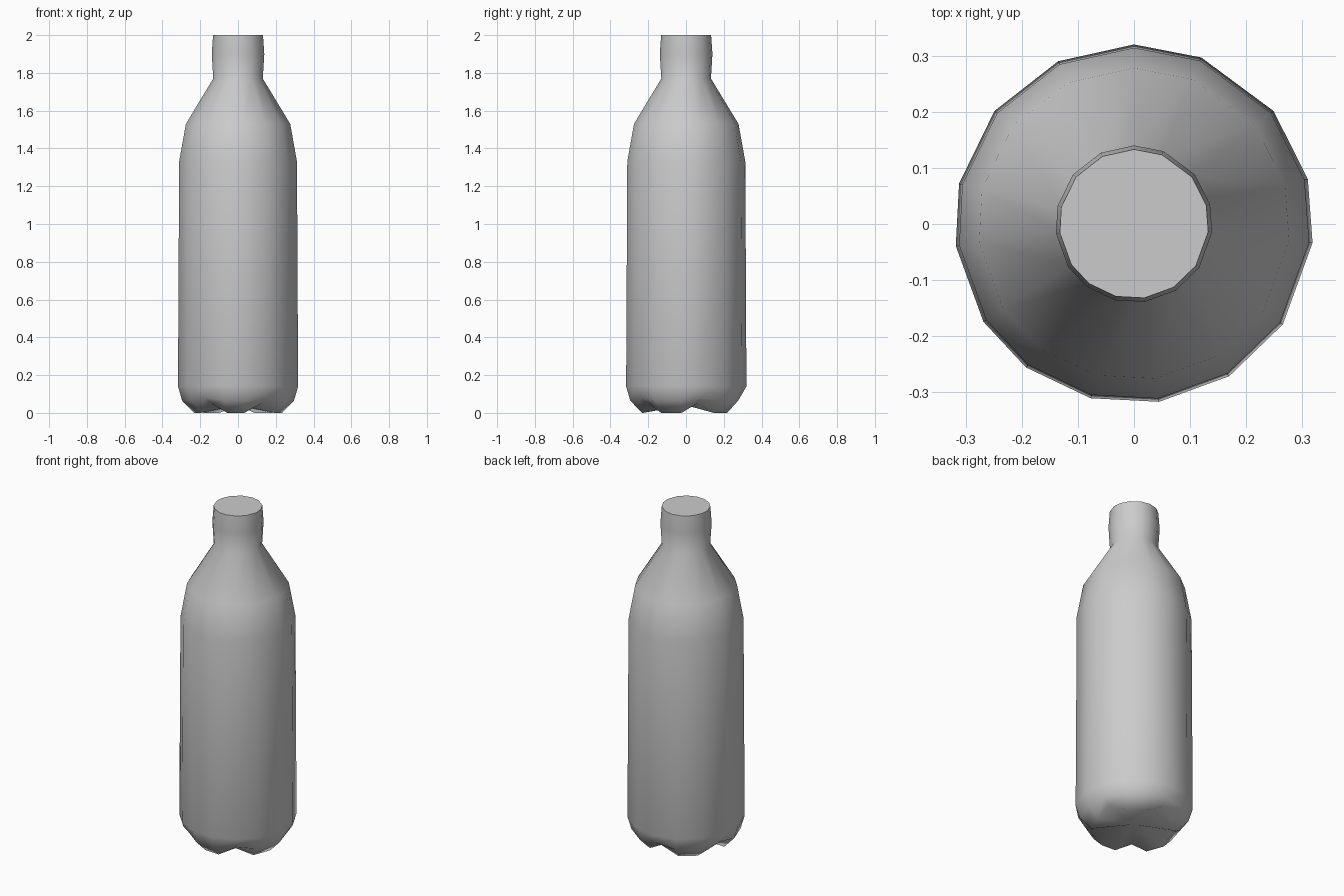
import bpy, bmesh
from math import radians, cos, sin

if "Cube" in bpy.data.objects:
    bpy.data.objects.remove(bpy.data.objects["Cube"])

# Fifteen slightly uneven sides; every third one runs into a valley of the five-footed base
ANGLES = [90, 115, 141, 167, 187, 213, 233, 256, 278, 302, 326, 354, 374.5, 399, 428]

# (foot radius, foot z, valley radius, valley z), from the base to the mouth
RINGS = [
    (0.235, 0.005, 0.235, 0.05),
    (0.298, 0.065, 0.285, 0.08),
    (0.320, 0.14, 0.320, 0.14),
    (0.314, 1.33, 0.314, 1.33),
    (0.278, 1.53, 0.278, 1.53),
    (0.132, 1.77, 0.132, 1.77),
    (0.140, 1.90, 0.140, 1.90),
    (0.133, 2.00, 0.133, 2.00),
]

bm = bmesh.new()


def ring(foot_r, foot_z, valley_r, valley_z):
    verts = []
    for i, a in enumerate(ANGLES):
        r, z = (valley_r, valley_z) if i % 3 == 0 else (foot_r, foot_z)
        # lift nothing but the feet onto the ground
        if foot_z < 0.01 and i % 3:
            z = 0.0
        verts.append(bm.verts.new((r * cos(radians(a)), r * sin(radians(a)), z)))
    return verts


# Bottle wall
rings = [ring(*r) for r in RINGS]
n = len(ANGLES)
for low, high in zip(rings, rings[1:]):
    for i in range(n):
        j = (i + 1) % n
        bm.faces.new((low[i], low[j], high[j], high[i]))

# Raised underside and flat top
centre = bm.verts.new((0, 0, 0.04))
for i in range(n):
    bm.faces.new((rings[0][(i + 1) % n], rings[0][i], centre))
bm.faces.new(rings[-1])
bmesh.ops.recalc_face_normals(bm, faces=bm.faces)

mesh = bpy.data.meshes.new("bottle")
bm.to_mesh(mesh)
bm.free()
bottle = bpy.data.objects.new("bottle", mesh)
bpy.context.collection.objects.link(bottle)

# Smooth shading, with the mouth rim and foot edges kept sharp
bpy.context.view_layer.objects.active = bottle
bottle.select_set(True)
bpy.ops.object.shade_smooth_by_angle(angle=radians(60))
